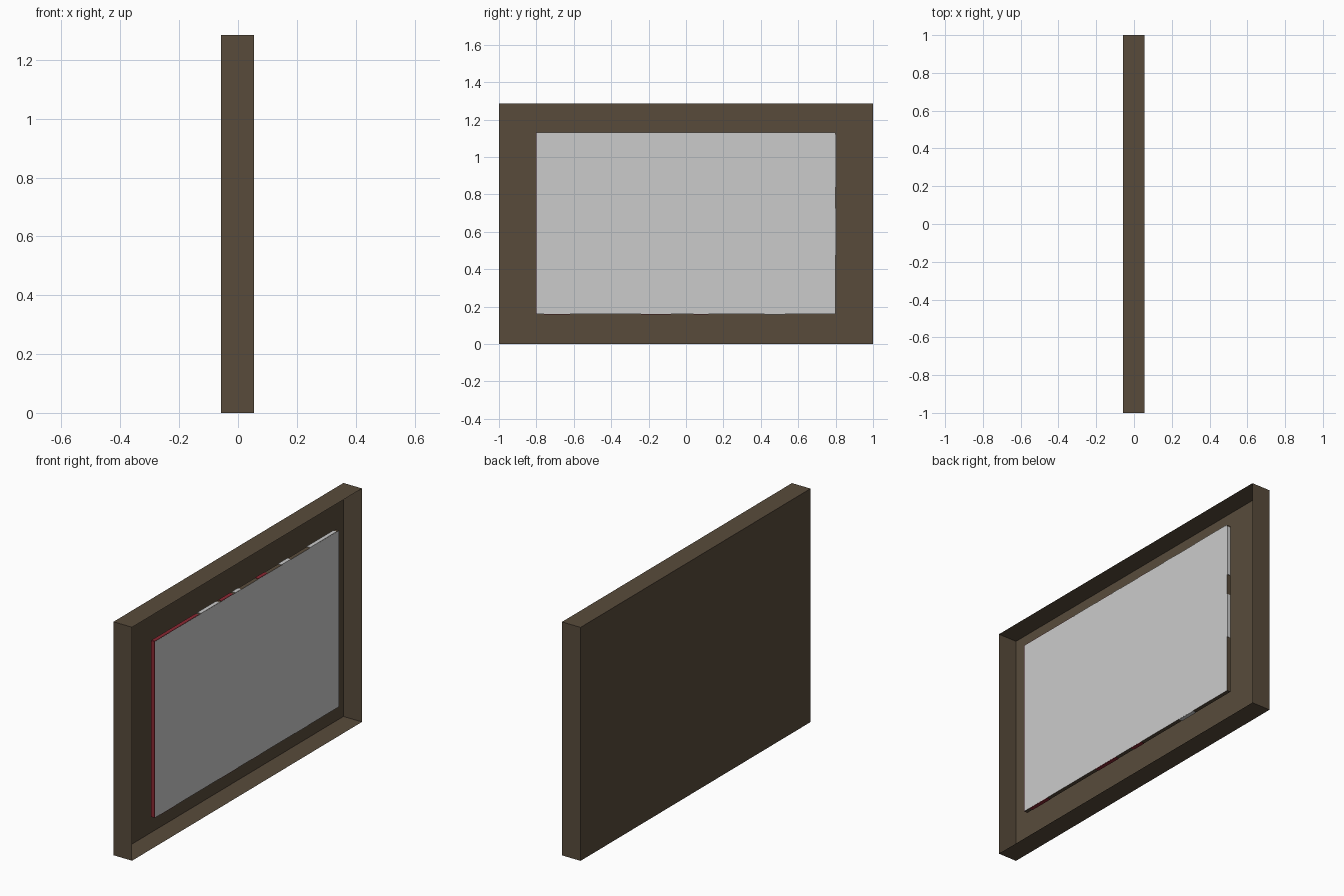
import bpy
import bmesh

if "Cube" in bpy.data.objects:
    bpy.data.objects.remove(bpy.data.objects["Cube"])


def material(name, rgb):
    m = bpy.data.materials.new(name)
    lin = [((c / 255 + 0.055) / 1.055) ** 2.4 for c in rgb]
    m.diffuse_color = (*lin, 1.0)
    m.use_nodes = True
    m.node_tree.nodes["Principled BSDF"].inputs["Base Color"].default_value = m.diffuse_color
    return m


BROWN = material("dark brown wood", (88, 75, 59))
WHITE = material("light grey board", (203, 203, 203))
RED = material("dark red", (138, 40, 50))


def box(name, lo, hi, mat, open_side=False):
    """Axis-aligned box; open_side removes the +x face."""
    bm = bmesh.new()
    bmesh.ops.create_cube(bm, size=1)
    for v in bm.verts:
        for i in range(3):
            v.co[i] = hi[i] if v.co[i] > 0 else lo[i]
    bm.normal_update()
    if open_side:
        bmesh.ops.delete(bm, geom=[f for f in bm.faces if f.normal.x > 0.9],
                         context='FACES_ONLY')
    me = bpy.data.meshes.new(name)
    bm.to_mesh(me)
    bm.free()
    me.materials.append(mat)
    ob = bpy.data.objects.new(name, me)
    bpy.context.collection.objects.link(ob)
    return ob


# shallow tray, open towards +x
X0, X1 = -0.058, 0.055
box("frame_tray", (X0, -1, 0), (X1, 1, 1.285), BROWN, open_side=True)

# raised board: brown-edged slab with a pale face
Y, Z0, Z1 = 0.8, 0.16, 1.13
XB = X1 - 0.022
board = box("board", (XB, -Y, Z0), (X1, Y, Z1), BROWN)
board.data.materials.append(WHITE)
for f in board.data.polygons:
    if abs(f.normal.x) > 0.9:
        f.material_index = 1

# painted patches on the board edges
T = 0.002
XP = X1 - 0.0005
box("edge_patch_left", (XB, -Y - T, Z0), (XP, -Y, Z1), RED)
for a, b in ((0.84, 1.12), (0.475, 0.725)):
    box("edge_patch_right", (XB, Y, a), (XP, Y + T, b), WHITE)
for a, b, m in ((-0.8, -0.42, RED), (-0.40, -0.24, WHITE), (-0.22, -0.12, RED),
                (-0.10, -0.05, WHITE), (0.10, 0.18, RED), (0.30, 0.38, WHITE),
                (0.55, 0.78, WHITE)):
    box("edge_patch_top", (XB, a, Z1), (XP, b, Z1 + T), m)
for a, b, m in ((-0.76, -0.62, RED), (-0.24, -0.08, RED), (0.04, 0.12, RED),
                (0.42, 0.53, WHITE)):
    box("edge_patch_bottom", (XB, a, Z0 - T), (XP, b, Z0), m)
